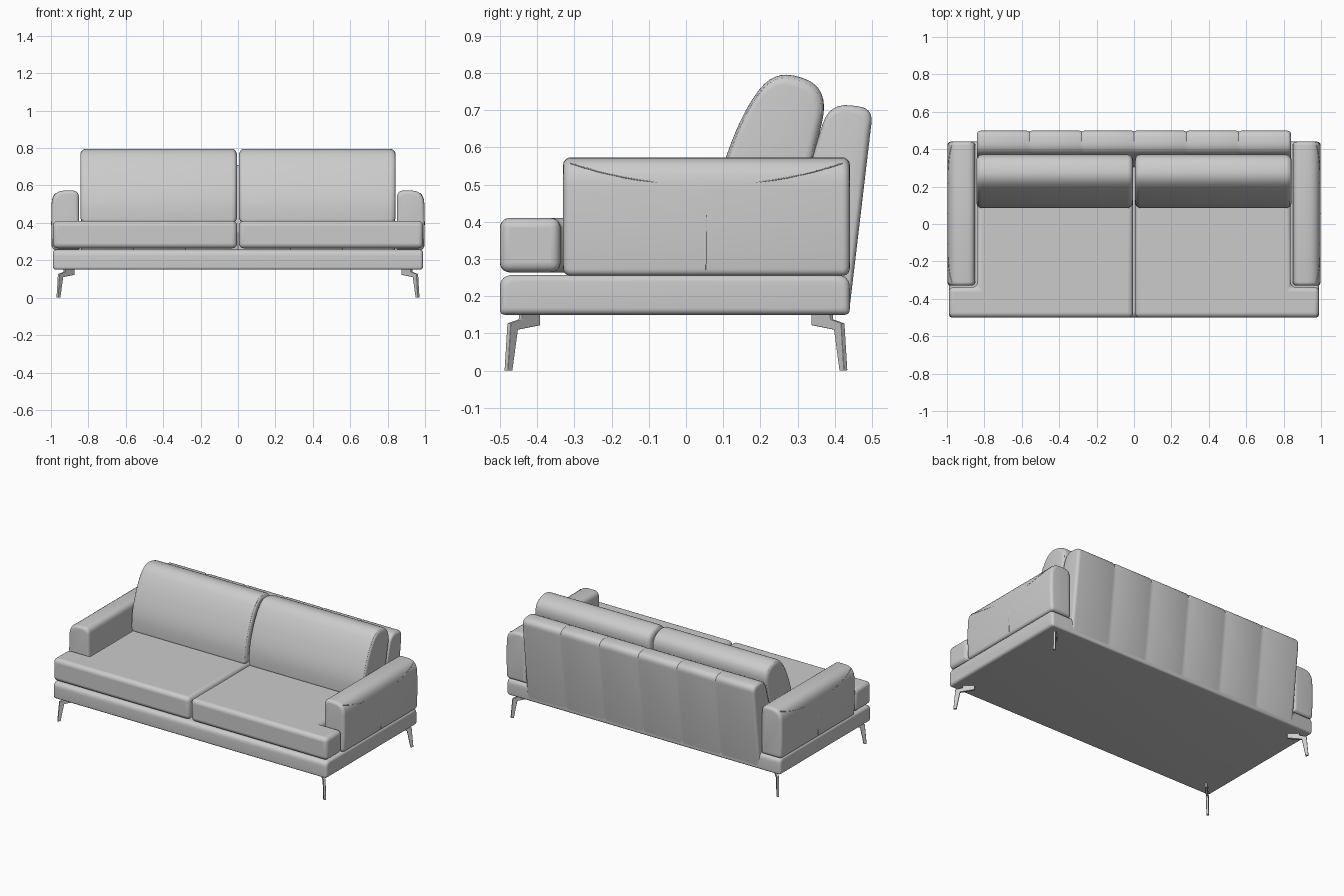
import bpy, bmesh, math
from mathutils import Vector

if "Cube" in bpy.data.objects:
    bpy.data.objects.remove(bpy.data.objects["Cube"])

grey = bpy.data.materials.new("warm_grey")
grey.diffuse_color = (0.6, 0.6, 0.6, 1)
grey.use_nodes = True
grey.node_tree.nodes["Principled BSDF"].inputs["Base Color"].default_value = grey.diffuse_color


def finish(name, bm, bevel=0):
    bmesh.ops.recalc_face_normals(bm, faces=bm.faces)
    me = bpy.data.meshes.new(name)
    bm.to_mesh(me)
    bm.free()
    ob = bpy.data.objects.new(name, me)
    bpy.context.collection.objects.link(ob)
    me.materials.append(grey)
    if bevel:
        mod = ob.modifiers.new("soft_edges", 'BEVEL')
        mod.width, mod.segments = bevel, 5
    bpy.ops.object.select_all(action='DESELECT')
    bpy.context.view_layer.objects.active = ob
    ob.select_set(True)
    bpy.ops.object.shade_smooth_by_angle(angle=math.radians(35))
    return ob


def round_poly(corners, n=6):
    """Polygon of (a, b, radius) corners, each softened by a short curve."""
    out = []
    for i, (a, b, r) in enumerate(corners):
        p = Vector((a, b))
        q = Vector(corners[i - 1][:2])
        s = Vector(corners[(i + 1) % len(corners)][:2])
        start = p + (q - p).normalized() * min(r, (q - p).length * 0.49)
        end = p + (s - p).normalized() * min(r, (s - p).length * 0.49)
        for k in range(n + 1):
            t = k / n
            out.append(start * (1 - t) ** 2 + p * 2 * t * (1 - t) + end * t * t)
    return out


def inset(profile, d):
    """Shrink a profile by distance d on each axis."""
    lo = [min(p[i] for p in profile) for i in (0, 1)]
    hi = [max(p[i] for p in profile) for i in (0, 1)]
    c = [(lo[i] + hi[i]) / 2 for i in (0, 1)]
    k = [1 - 2 * d / (hi[i] - lo[i]) for i in (0, 1)]
    return [[c[i] + (p[i] - c[i]) * k[i] for i in (0, 1)] for p in profile]


def stations(a, b, r, seams=(), n=5):
    """(position, inset) pairs: round ends plus shallow seam grooves."""
    steps = [(r * (1 - math.cos(k / n * math.pi / 2)),
              r * (1 - math.sin(k / n * math.pi / 2))) for k in range(n + 1)]
    out = [(a + d, i) for d, i in steps]
    for s in seams:
        out += [(s - 0.012, 0), (s, 0.004), (s + 0.012, 0)]
    return out + [(b - d, i) for d, i in reversed(steps)]


def loft(name, profile, rows, place):
    bm = bmesh.new()
    rings = [[bm.verts.new(place(p[0], p[1], s)) for p in inset(profile, d)]
             for s, d in rows]
    m = len(profile)
    for r0, r1 in zip(rings, rings[1:]):
        for i in range(m):
            j = (i + 1) % m
            bm.faces.new((r0[i], r0[j], r1[j], r1[i]))
    bm.faces.new(rings[0])
    bm.faces.new(rings[-1])
    return finish(name, bm)


def prism(name, points, offset, bevel):
    """Extrude a 3D outline along an offset."""
    bm = bmesh.new()
    f = bm.faces.new([bm.verts.new(p) for p in points])
    ext = bmesh.ops.extrude_face_region(bm, geom=[f])
    verts = [v for v in ext['geom'] if isinstance(v, bmesh.types.BMVert)]
    bmesh.ops.translate(bm, verts=verts, vec=offset)
    return finish(name, bm, bevel)


def piping(name, points, closed=False):
    cu = bpy.data.curves.new(name, 'CURVE')
    cu.dimensions = '3D'
    cu.bevel_depth, cu.bevel_resolution = 0.002, 1
    sp = cu.splines.new('POLY')
    sp.points.add(len(points) - 1)
    for p, co in zip(sp.points, points):
        p.co = (*co, 1)
    sp.use_cyclic_u = closed
    cu.materials.append(grey)
    bpy.context.collection.objects.link(bpy.data.objects.new(name, cu))


# Base platform
base = round_poly([(-0.5, 0.15, 0.015), (0.44, 0.15, 0.015),
                   (0.44, 0.257, 0.035), (-0.5, 0.257, 0.035)])
loft("base", base, stations(-0.99, 0.99, 0.018), lambda y, z, x: (x, y, z))

# Slanted backrest with vertical seams
back = round_poly([(0.30, 0.155, 0.01), (0.438, 0.155, 0.02), (0.503, 0.705, 0.04),
                   (0.385, 0.72, 0.06), (0.335, 0.56, 0.05), (0.30, 0.40, 0.02)])
loft("backrest", back, stations(-0.84, 0.84, 0.02, [-0.56, -0.28, 0, 0.28, 0.56]),
     lambda y, z, x: (x, y, z))

cushion = round_poly([(0.085, 0.40, 0.02), (0.09, 0.53, 0.08), (0.155, 0.70, 0.09),
                      (0.235, 0.805, 0.09), (0.345, 0.78, 0.05), (0.377, 0.72, 0.05),
                      (0.335, 0.53, 0.06), (0.31, 0.40, 0.02)])
arm = round_poly([(0.848, 0.255, 0.01), (0.993, 0.255, 0.02), (1.0, 0.40, 0.12),
                  (0.993, 0.573, 0.07), (0.85, 0.573, 0.04)])
seat = [(0.005, -0.5), (0.99, -0.5), (0.99, -0.337), (0.838, -0.337),
        (0.838, 0.32), (0.005, 0.32)]
leg = [(-0.009, 0), (0.009, 0), (-0.002, 0.127), (-0.045, 0.138), (-0.045, 0.152),
       (-0.115, 0.152), (-0.115, 0.122), (-0.03, 0.11)]

for side, s in (("left", -1), ("right", 1)):
    # T-shaped seat cushion
    prism(f"seat_cushion_{side}", [(s * x, y, 0.264) for x, y in seat],
          (0, 0, 0.146), 0.026)
    # Plump back cushion and its edge piping
    loft(f"back_cushion_{side}", cushion, stations(0.006, 0.842, 0.028),
         lambda y, z, x: (s * x, y, z))
    for x in (0.016, 0.832):
        piping(f"back_cushion_piping_{side}",
               [(s * x, y, z) for y, z in inset(cushion, 0.009)], True)
    # Armrest with a sagging seam and an upright seam on the outside
    loft(f"armrest_{side}", arm, stations(-0.33, 0.44, 0.02),
         lambda x, z, y: (s * x, y, z))
    sag = []
    for k in range(21):
        u = k / 10 - 1
        z = 0.497 + 0.06 * u * u
        t = 1 - math.sqrt(max(0, 1 - (z - 0.503) / 0.07)) if z > 0.503 else 0
        sag.append((s * (0.994 - 0.07 * t * t), 0.055 + 0.365 * u, z))
    piping(f"armrest_seam_{side}", sag)
    piping(f"armrest_upright_seam_{side}",
           [(s * 0.994, 0.055, 0.27), (s * 0.997, 0.055, 0.40), (s * 0.994, 0.055, 0.497)])
    # Bent blade legs set diagonally at the corners
    for end, e in (("front", -1), ("back", 1)):
        d = 0.7071
        t = 0.007
        pts = [(s * (0.96 + u * d + t * d), -0.027 + e * (0.45 + u * d - t * d), z)
               for u, z in leg]
        prism(f"{end}_leg_{side}", pts, (-s * 2 * t * d, e * 2 * t * d, 0), 0.002)
